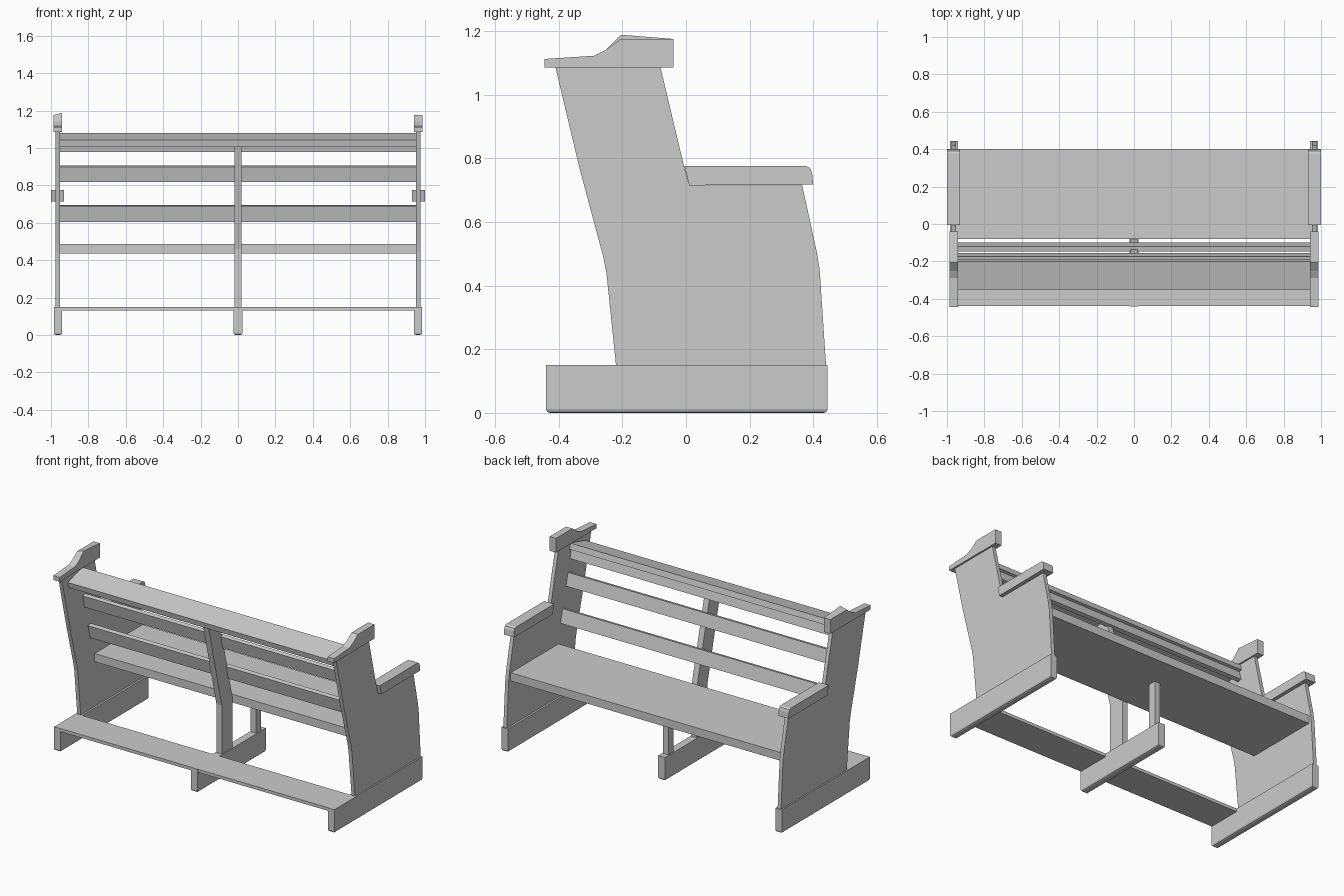
import bpy, bmesh

cube = bpy.data.objects.get("Cube")
if cube:
    bpy.data.objects.remove(cube, do_unlink=True)

GREY = (0.6, 0.6, 0.6, 1)
mat = bpy.data.materials.new("plain_grey")
mat.use_nodes = True
mat.diffuse_color = GREY
mat.node_tree.nodes["Principled BSDF"].inputs["Base Color"].default_value = GREY


def prism(name, profile, x0, x1, bottom_bevel=0):
    """Extrude a (y, z) profile along x from x0 to x1."""
    bm = bmesh.new()
    face = bm.faces.new([bm.verts.new((x0, y, z)) for y, z in profile])
    side = bmesh.ops.extrude_face_region(bm, geom=[face])["geom"]
    bmesh.ops.translate(bm, vec=(x1 - x0, 0, 0),
                        verts=[v for v in side if isinstance(v, bmesh.types.BMVert)])
    bmesh.ops.recalc_face_normals(bm, faces=bm.faces)
    if bottom_bevel:
        low = [e for e in bm.edges if all(v.co.z < 0.001 for v in e.verts)]
        bmesh.ops.bevel(bm, geom=low, offset=bottom_bevel, segments=2,
                        profile=0.5, affect='EDGES')
    mesh = bpy.data.meshes.new(name)
    bm.to_mesh(mesh)
    bm.free()
    mesh.materials.append(mat)
    obj = bpy.data.objects.new(name, mesh)
    bpy.context.collection.objects.link(obj)
    return obj


def rect(y0, y1, z0, z1):
    return [(y0, z0), (y1, z0), (y1, z1), (y0, z1)]


def leaning_slat(y, z, height, thick=0.025, lean=0.245):
    """Section of a backrest slat; y, z is its lower front edge."""
    ty, tz = -lean * height, height
    by, bz = -thick, -lean * thick
    return [(y, z), (y + ty, z + tz), (y + ty + by, z + tz + bz), (y + by, z + bz)]


PANEL = [(-0.22, 0.15), (-0.25, 0.44), (-0.26, 0.49), (-0.335, 0.77),
         (-0.41, 1.085), (-0.08, 1.085), (-0.005, 0.77), (0.01, 0.715),
         (0.365, 0.715), (0.41, 0.51), (0.42, 0.45), (0.44, 0.15)]
CAP = [(-0.445, 1.085), (-0.445, 1.112), (-0.29, 1.122), (-0.25, 1.142),
       (-0.205, 1.175), (-0.04, 1.175), (-0.04, 1.085)]
ARM = [(0.01, 0.715), (0.4, 0.717), (0.396, 0.755), (0.39, 0.769),
       (0.378, 0.775), (-0.005, 0.775)]

# Bench ends: foot, panel, armrest and top cap
for label, s in (("left", 1), ("right", -1)):
    prism(label + "_foot", rect(-0.44, 0.445, 0, 0.15), s * 0.94, s * 0.985, 0.012)
    prism(label + "_end_panel", PANEL, s * 0.952, s * 0.976)
    prism(label + "_armrest", ARM, s * 0.93, s)
    cap = prism(label + "_top_cap", CAP, s * 0.942, s * 0.987)
    if s < 0:
        # Raised inner corner on the right cap
        for v in cap.data.vertices:
            if abs(v.co.y + 0.205) < 0.001 and v.co.x > -0.96:
                v.co.z = 1.188

# Seat and rear foot board
prism("seat", rect(-0.08, 0.4, 0.435, 0.487), -0.953, 0.953)
prism("foot_board", rect(-0.438, -0.22, 0.13, 0.15), -0.983, 0.983)

# Backrest slats
for name, y, z, h in (("lower_slat", -0.1, 0.61, 0.085),
                      ("middle_slat", -0.155, 0.825, 0.08),
                      ("upper_slat", -0.195, 0.985, 0.065)):
    prism(name, leaning_slat(y, z, h), -0.953, 0.953)

# Sloped rear shelf
prism("book_shelf", [(-0.2, 1.081), (-0.35, 1.042), (-0.342, 1.006),
                     (-0.191, 1.045)], -0.953, 0.953)

# Centre support
prism("centre_foot", rect(-0.44, 0.245, 0, 0.15), -0.024, 0.024, 0.012)
prism("centre_post", [(-0.19, 0.15), (-0.19, 0.46), (-0.325, 1.011),
                      (-0.222, 1.037), (-0.08, 0.46), (-0.08, 0.15)], -0.019, 0.019)
prism("front_post", rect(0.155, 0.205, 0.15, 0.436), -0.019, 0.019)
